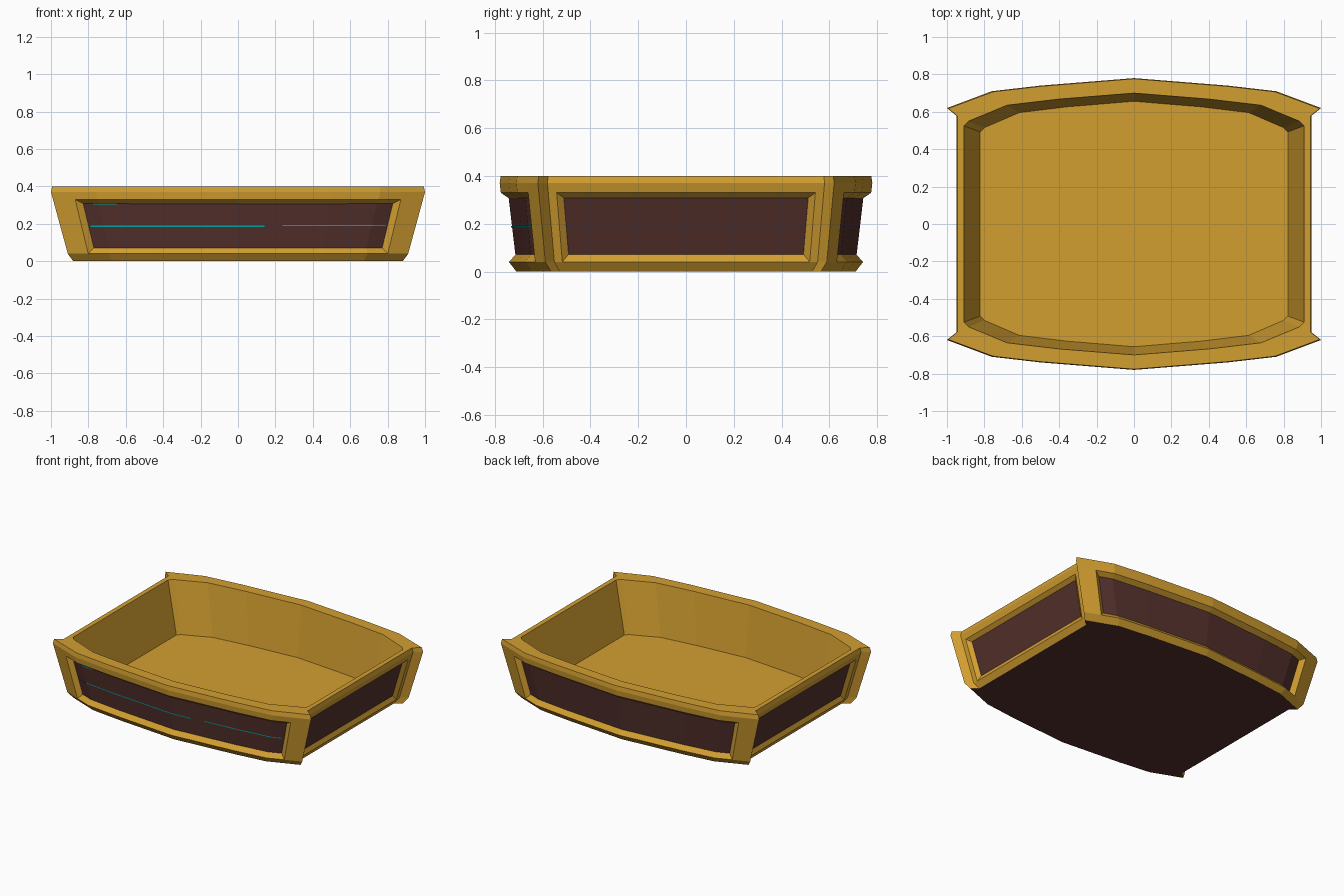
import bpy, bmesh

if "Cube" in bpy.data.objects:
    bpy.data.objects.remove(bpy.data.objects["Cube"])


def material(name, rgb):
    m = bpy.data.materials.new(name)
    m.diffuse_color = (*rgb, 1)
    m.use_nodes = True
    m.node_tree.nodes["Principled BSDF"].inputs["Base Color"].default_value = m.diffuse_color
    return m


gold = material("gold", (0.65, 0.345, 0.03))
dark = material("dark brown", (0.088, 0.03, 0.025))
cyan = material("cyan", (0.0, 0.42, 0.42))

# Quarter plans at rim height, from the end wall round to the long wall middle
OUTER = [(.95, .545), (.95, .58), (1, .62), (.88, .665), (.76, .71), (.5, .74), (0, .78)]
INNER = [(.91, .50), (.91, .525), (.885, .55), (.78, .593), (.68, .635), (.4, .668), (0, .70)]


def full(quarter):
    """Mirror a quarter plan into a closed counter-clockwise ring."""
    half = quarter + [(-x, y) for x, y in quarter[-2::-1]]
    return half + [(-x, -y) for x, y in half]


def taper(x, y, z):
    """Walls lean inwards towards the bottom."""
    k = max(0, (.37 - z) / .33)
    return x * (1 - .09 * k), y * (1 - .05 * k), z


def finish(bm, name, mats):
    mesh = bpy.data.meshes.new(name)
    bm.normal_update()
    bm.to_mesh(mesh)
    bm.free()
    for m in mats:
        mesh.materials.append(m)
    ob = bpy.data.objects.new(name, mesh)
    bpy.context.collection.objects.link(ob)
    return ob


# Tray: rings lofted from underside, up the outside, over the rim, down to the floor
outer, inner = full(OUTER), full(INNER)
levels = [(outer, 0, .98, .965), (outer, .04, 1, 1), (outer, .33, 1, 1), (outer, .37, 1, 1),
          (outer, .40, .993, .995), (inner, .40, 1, 1), (inner, .05, .99, .985)]
bm = bmesh.new()
rings = []
for plan, z, sx, sy in levels:
    rings.append([bm.verts.new(taper(x * sx, y * sy, z)) for x, y in plan])
n = len(outer)
long_faces, end_faces = [], []
for r in range(len(rings) - 1):
    for i in range(n):
        j = (i + 1) % n
        f = bm.faces.new((rings[r][i], rings[r][j], rings[r + 1][j], rings[r + 1][i]))
        if r == 1:
            if max(abs(outer[i][0]), abs(outer[j][0])) < .89:
                long_faces.append(f)
            elif max(abs(outer[i][1]), abs(outer[j][1])) < .55:
                end_faces.append(f)
bm.faces.new(rings[0][::-1]).material_index = 1
bm.faces.new(rings[-1])
bm.normal_update()

# Sunken dark panels between the posts and rails
for faces, width, depth in ((long_faces, .027, -.03), (end_faces, .028, -.02)):
    bmesh.ops.inset_region(bm, faces=faces, thickness=width, depth=depth,
                           use_even_offset=True, use_boundary=True)
    for f in faces:
        f.material_index = 1
finish(bm, "tray", [gold, dark])


# Hairline inlays on the front panel
def inlay(name, plan, z, h):
    bm = bmesh.new()
    rows = [[bm.verts.new(taper(x, y, zz)) for x, y in plan] for zz in (z - h, z + h)]
    for i in range(len(plan) - 1):
        bm.faces.new((rows[0][i], rows[0][i + 1], rows[1][i + 1], rows[1][i]))
    finish(bm, name, [cyan])


inlay("left_inlay", [(-.83, -.657), (-.76, -.684), (-.5, -.714), (0, -.754), (.15, -.742)], .187, .003)
inlay("right_inlay", [(.25, -.734), (.5, -.714), (.76, -.684), (.83, -.657)], .19, .003)
inlay("short_inlay", [(-.79, -.672), (-.76, -.684), (-.66, -.696)], .306, .003)
